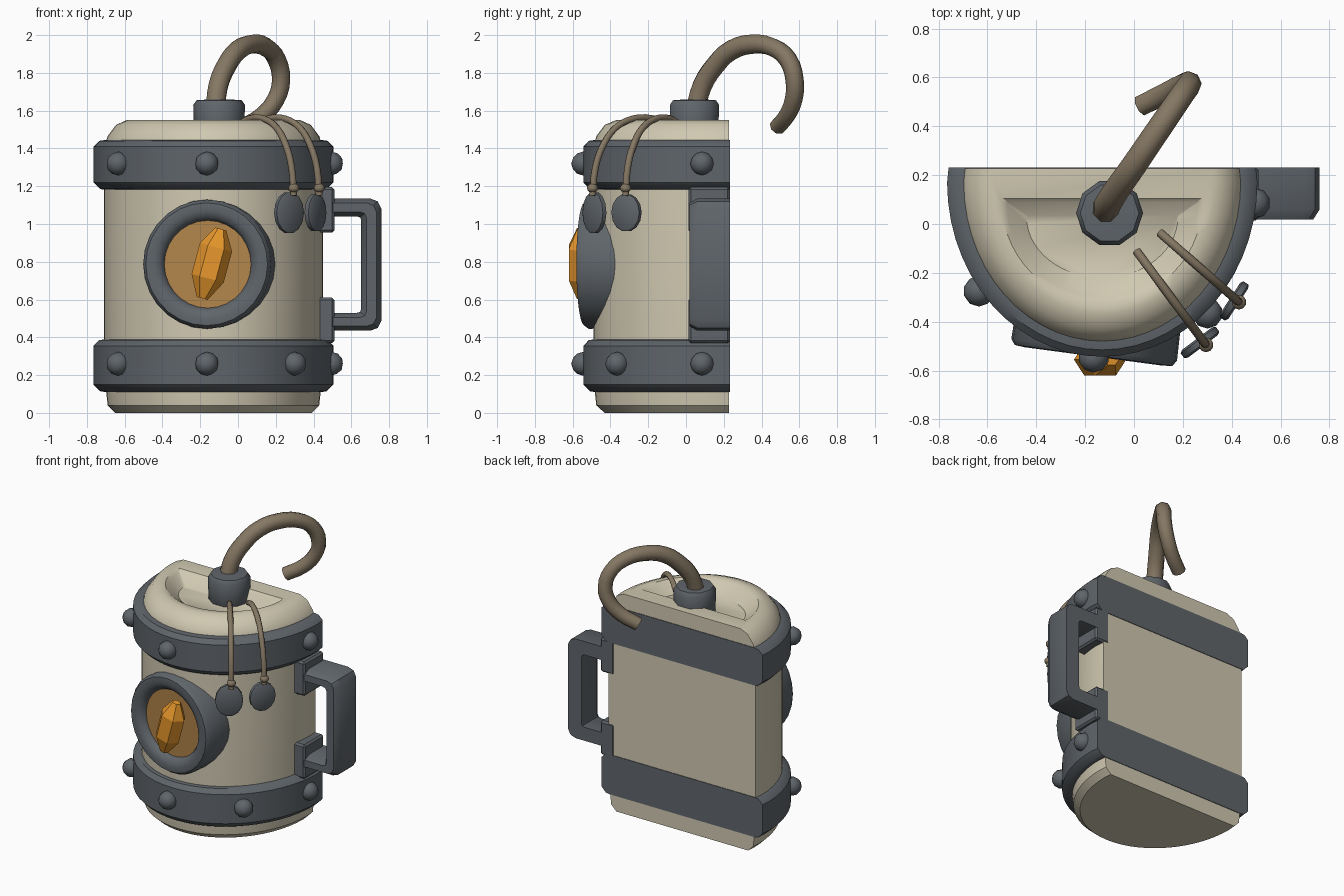
import bpy, bmesh, math
from mathutils import Vector, Matrix

if "Cube" in bpy.data.objects:
    bpy.data.objects.remove(bpy.data.objects["Cube"])


def material(name, rgb):
    m = bpy.data.materials.new(name)
    m.diffuse_color = (*rgb, 1)
    m.use_nodes = True
    m.node_tree.nodes["Principled BSDF"].inputs["Base Color"].default_value = m.diffuse_color
    return m


CREAM = material("cream shell", (0.63, 0.58, 0.44))
IRON = material("grey iron", (0.115, 0.13, 0.145))
ROPE = material("brown rope", (0.235, 0.185, 0.125))
GLASS = material("amber glass", (0.44, 0.23, 0.07))
ORANGE = material("orange crystal", (0.80, 0.31, 0.025))
CX = -0.13  # centre line of the body


def finish(name, bm, mat, angle=40):
    bmesh.ops.remove_doubles(bm, verts=bm.verts, dist=1e-5)
    bmesh.ops.recalc_face_normals(bm, faces=bm.faces)
    me = bpy.data.meshes.new(name)
    bm.to_mesh(me)
    bm.free()
    me.materials.append(mat)
    if angle:
        me.shade_smooth()
        me.set_sharp_from_angle(angle=math.radians(angle))
    ob = bpy.data.objects.new(name, me)
    bpy.context.scene.collection.objects.link(ob)
    return ob


def loft(name, rings, mat, angle=40, matrix=None):
    """Skin a list of equal-length rings and cap both ends."""
    bm = bmesh.new()
    vs = [[bm.verts.new(p) for p in r] for r in rings]
    n = len(vs[0])
    for a, b in zip(vs, vs[1:]):
        for i in range(n):
            j = (i + 1) % n
            bm.faces.new((a[i], a[j], b[j], b[i]))
    bm.faces.new(vs[0])
    bm.faces.new(vs[-1])
    if matrix:
        bm.transform(matrix)
    return finish(name, bm, mat, angle)


def d_ring(z, rx, front, back=0.228, cy=0.17, n=28):
    """D-shaped section: rounded front, flat back."""
    pts = [(CX + rx * math.cos(t), cy + (cy - front) * math.sin(t), z)
           for t in (math.pi + math.pi * i / n for i in range(n + 1))]
    return pts + [(CX + rx * 0.99, back, z), (CX - rx * 0.99, back, z)]


def lathe(name, profile, n, mat, matrix, angle=40):
    """Turn (radius, height) points around local z."""
    rings = [[(r * math.cos(2 * math.pi * i / n), r * math.sin(2 * math.pi * i / n), h)
              for i in range(n)] for r, h in profile]
    return loft(name, rings, mat, angle, matrix)


def ball(name, loc, scale, mat, rot=None, sub=2):
    bm = bmesh.new()
    bmesh.ops.create_icosphere(bm, subdivisions=sub, radius=1)
    bm.transform(Matrix.Translation(loc) @ (rot or Matrix()) @ Matrix.Diagonal((*scale, 1)))
    return finish(name, bm, mat, 60)


def tube(name, pts, r0, r1, mat):
    """Round tube through the points, tapering from r0 to r1."""
    cu = bpy.data.curves.new(name, 'CURVE')
    cu.dimensions = '3D'
    cu.bevel_depth = 1
    cu.bevel_resolution = 2
    cu.use_fill_caps = True
    cu.resolution_u = 3
    sp = cu.splines.new('BEZIER')
    sp.bezier_points.add(len(pts) - 1)
    for i, (p, b) in enumerate(zip(pts, sp.bezier_points)):
        b.co = p
        b.handle_left_type = b.handle_right_type = 'AUTO'
        b.radius = r0 + (r1 - r0) * i / (len(pts) - 1)
    tmp = bpy.data.objects.new("tmp", cu)
    bpy.context.scene.collection.objects.link(tmp)
    me = bpy.data.meshes.new_from_object(tmp.evaluated_get(bpy.context.evaluated_depsgraph_get()))
    bm = bmesh.new()
    bm.from_mesh(me)
    bpy.data.objects.remove(tmp)
    return finish(name, bm, mat, 50)


# Body with domed lid and a sunken top
shell = [(0, .52, -.43), (.04, .56, -.475), (.13, .57, -.485), (.39, .58, -.49), (1.18, .58, -.49),
         (1.42, .575, -.485), (1.465, .56, -.475), (1.525, .515, -.43), (1.55, .46, -.37)]
rings = [d_ring(*s) for s in shell]
rings += [d_ring(1.55, .41, -.32, .105, .09), d_ring(1.535, .39, -.30, .09, .085),
          d_ring(1.475, .31, -.22, .035, .03)]
loft("body", rings, CREAM, 38)

# Iron bands around the body
for name, z0, z1 in (("lower_band", .11, .39), ("upper_band", 1.18, 1.445)):
    prof = [(z0, .57, -.48), (z0 + .005, .60, -.51), (z0 + .04, .635, -.543),
            (z1 - .035, .635, -.543), (z1 - .005, .605, -.515), (z1, .57, -.48)]
    loft(name, [d_ring(z, r, f, .232) for z, r, f in prof], IRON, 38)

# Rivets: the upper front right one gives way to the cords
rivets = [(-.635, -.275), (-.165, -.545), (.495, .085), (.30, -.365)]
for z, count in ((.26, 4), (1.32, 3)):
    for x, y in rivets[:count]:
        ball("rivet", (x, y, z), (.063,) * 3, IRON)

# Round window on the front, turned slightly to the left
face = Matrix.Translation((-.165, -.53, .787)) @ Matrix.Rotation(math.radians(-7.6), 4, 'Z') \
    @ Matrix.Rotation(math.radians(90), 4, 'X')
lathe("window_ring", [(.30, -.22), (.338, -.20), (.342, -.015), (.325, .008), (.285, .012),
                      (.25, -.003), (.232, -.03), (.230, -.06), (.1, -.06)], 28, IRON, face)
lathe("window_glass", [(.232, -.05), (.232, -.035)], 28, GLASS, face)

# Crystal in the window
gem = Matrix.Translation((-.14, -.555, .79)) @ Matrix.Rotation(math.radians(15), 4, 'Y') \
    @ Matrix.Diagonal((1, .86, 1, 1))
lathe("crystal", [(.03, -.19), (.088, -.08), (.088, .09), (.03, .19)], 6, ORANGE, gem, 0)

# Side handle with chamfered front edges
outer = [(.45, 1.135), (.70, 1.135), (.74, 1.12), (.76, 1.08),
         (.76, .49), (.74, .45), (.70, .435), (.45, .435)]
inner = [(.45, 1.04), (.63, 1.04), (.647, 1.035), (.652, 1.02),
         (.652, .55), (.647, .535), (.63, .53), (.45, .53)]
section = [(0, .232), (0, .06), (.25, .018), (.75, .018), (1, .06), (1, .232)]
loft("handle", [[(o[0] + (i[0] - o[0]) * u, y, o[1] + (i[1] - o[1]) * u) for u, y in section]
                for o, i in zip(outer, inner)], IRON, 35)

# Handle brackets
for z0, z1 in ((.37, .61), (.955, 1.195)):
    bm = bmesh.new()
    bmesh.ops.create_cube(bm, size=1)
    bm.transform(Matrix.Translation((.455, .123, (z0 + z1) / 2))
                 @ Matrix.Diagonal((.11, .218, z1 - z0, 1)))
    bmesh.ops.bevel(bm, geom=bm.edges[:], offset=.012, segments=1, affect='EDGES')
    finish("handle_bracket", bm, IRON, 30)

# Collar and curled hook on the lid
lathe("collar", [(.12, 1.45), (.132, 1.47), (.137, 1.63), (.12, 1.655), (.05, 1.66)], 10, IRON,
      Matrix.Translation((-.10, .045, 0)), 35)
tube("curled_hook", [(-.12, .05, 1.60), (-.105, .085, 1.73), (-.06, .155, 1.84), (.0, .24, 1.92),
                     (.075, .35, 1.952), (.15, .46, 1.935), (.205, .54, 1.87), (.228, .575, 1.76),
                     (.20, .57, 1.66), (.13, .535, 1.575), (.03, .485, 1.515)], .056, .045, ROPE)

# Two cords with knots and hanging tags
for start, end, tag, turn, size in (
        ((.01, -.11), (.295, -.495), (.27, -.485, 1.06), 37, (.09, .022, .11)),
        ((.105, -.035), (.43, -.32), (.41, -.315, 1.06), 57, (.088, .022, .10))):
    a, b = Vector(start), Vector(end)
    path = [(*a.lerp(b, f), z) for f, z in ((0, 1.53), (.18, 1.558), (.45, 1.556), (.68, 1.51),
                                           (.85, 1.42), (.96, 1.30), (1, 1.15))]
    tube("cord", path, .018, .018, ROPE)
    ball("cord_knot", (*b, 1.19), (.03, .03, .025), ROPE)
    rot = Matrix.Rotation(math.radians(turn), 4, 'Z')
    # flat disc with slightly rounded edges
    disc = Matrix.Translation(tag) @ rot @ Matrix.Rotation(math.radians(90), 4, 'X')
    lathe("hanging_tag", [(.85, -.02), (1, -.012), (1, .012), (.85, .02)], 14, IRON,
          disc @ Matrix.Diagonal((size[0], size[2], 1, 1)))
